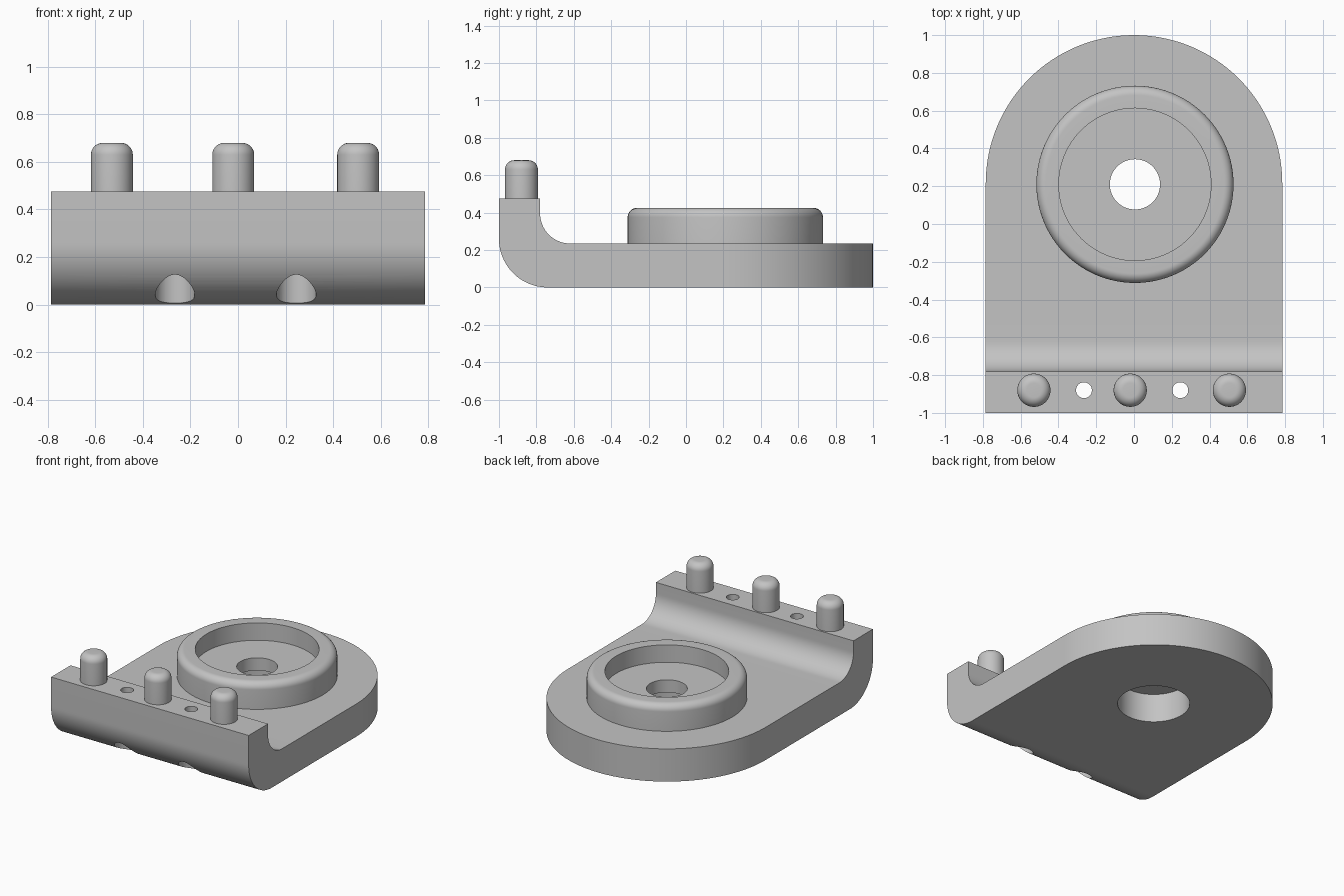
import bpy, bmesh
from math import pi, sin, cos

cube = bpy.data.objects.get("Cube")
if cube:
    bpy.data.objects.remove(cube)

# Single material
grey = bpy.data.materials.new("plain_grey")
grey.use_nodes = True
colour = (0.55, 0.55, 0.55, 1)
grey.diffuse_color = colour
grey.node_tree.nodes["Principled BSDF"].inputs["Base Color"].default_value = colour

HALF_W, END_Y = 0.785, 0.215
THICK, LIP_TOP, LIP_Y = 0.235, 0.475, -0.88


def arc(cx, cy, r, start, end, steps):
    """Points along an arc, angles in quarter turns."""
    angles = [(start + (end - start) * i / steps) * pi / 2 for i in range(steps + 1)]
    return [(cx + r * cos(a), cy + r * sin(a)) for a in angles]


def finish(bm, name, location=(0, 0, 0)):
    bmesh.ops.recalc_face_normals(bm, faces=bm.faces)
    mesh = bpy.data.meshes.new(name)
    bm.to_mesh(mesh)
    bm.free()
    mesh.materials.append(grey)
    obj = bpy.data.objects.new(name, mesh)
    obj.location = location
    bpy.context.collection.objects.link(obj)
    return obj


def prism(name, points, depth):
    """Fill an outline of 3D points and extrude it along depth."""
    bm = bmesh.new()
    face = bm.faces.new([bm.verts.new(p) for p in points])
    new = bmesh.ops.extrude_face_region(bm, geom=[face])["geom"]
    verts = [v for v in new if isinstance(v, bmesh.types.BMVert)]
    bmesh.ops.translate(bm, verts=verts, vec=depth)
    return finish(bm, name)


def lathe(name, profile, location, steps=96):
    """Spin a (radius, height) profile around a vertical axis."""
    bm = bmesh.new()
    verts = [bm.verts.new((r, 0, z)) for r, z in profile]
    edges = [bm.edges.new(pair) for pair in zip(verts, verts[1:])]
    bmesh.ops.spin(bm, geom=verts + edges, axis=(0, 0, 1), cent=(0, 0, 0),
                   angle=2 * pi, steps=steps)
    bmesh.ops.remove_doubles(bm, verts=bm.verts, dist=0.0001)
    return finish(bm, name, location)


def carve(target, tool, operation):
    """Apply a boolean and discard the tool."""
    tool.hide_render = True
    mod = target.modifiers.new("carve", 'BOOLEAN')
    mod.operation, mod.solver, mod.object = operation, 'EXACT', tool
    bpy.context.view_layer.objects.active = target
    bpy.ops.object.modifier_apply(modifier=mod.name)
    bpy.data.objects.remove(tool)


# Base plate with curved-up lip: side profile swept across the width
side = [(1, 0), (1, THICK)]
side += arc(-0.62, THICK + 0.16, 0.16, 3, 2, 16)
side += [(-0.78, LIP_TOP), (-1, LIP_TOP)]
side += arc(-0.74, 0.26, 0.26, 2, 3, 24)
plate = prism("base_plate", [(-HALF_W, y, z) for y, z in side], (2 * HALF_W, 0, 0))

# Rounded back end
plan = [(-0.9, -1.1), (0.9, -1.1), (0.9, -0.5), (HALF_W, -0.5)]
plan += arc(0, END_Y, HALF_W, 0, 2, 64)
plan += [(-HALF_W, -0.5), (-0.9, -0.5)]
carve(plate, prism("outline_cutter", [(x, y, -0.2) for x, y in plan], (0, 0, 1)), 'INTERSECT')

# Wide bore under the boss
boss_at = (0.005, 0.21, 0)
carve(plate, lathe("bore_cutter", [(0, -0.1), (0.24, -0.1), (0.24, 0.4), (0, 0.4)], boss_at),
      'DIFFERENCE')

# Stepped holes through the lip: wide from below, narrow at the top
step = [(0, -0.1), (0.083, -0.1), (0.083, 0.25), (0.042, 0.25), (0.042, 0.6), (0, 0.6)]
for x in (-0.265, 0.245):
    carve(plate, lathe("hole_cutter", step, (x, LIP_Y, 0), 48), 'DIFFERENCE')

# Round boss with recess and centre hole
ring = [(0.24, 0.21), (0.133, 0.21), (0.133, 0.3), (0.403, 0.3), (0.403, 0.425)]
ring += arc(0.472, 0.375, 0.05, 1, 0, 10) + [(0.522, THICK)]
boss = lathe("round_boss", ring, boss_at)

# Three rounded pegs on the lip
peg = [(0, 0.68)] + arc(0.038, 0.63, 0.05, 1, 0, 10) + [(0.088, LIP_TOP - 0.005)]
pegs = [lathe(f"peg_{side_name}", peg, (x, LIP_Y, 0), 48)
        for side_name, x in (("right", -0.53), ("middle", -0.02), ("left", 0.505))]

# Smooth curves, sharp edges
bpy.ops.object.select_all(action='DESELECT')
for obj in [plate, boss] + pegs:
    obj.select_set(True)
bpy.context.view_layer.objects.active = plate
bpy.ops.object.shade_smooth_by_angle(angle=pi / 6)
